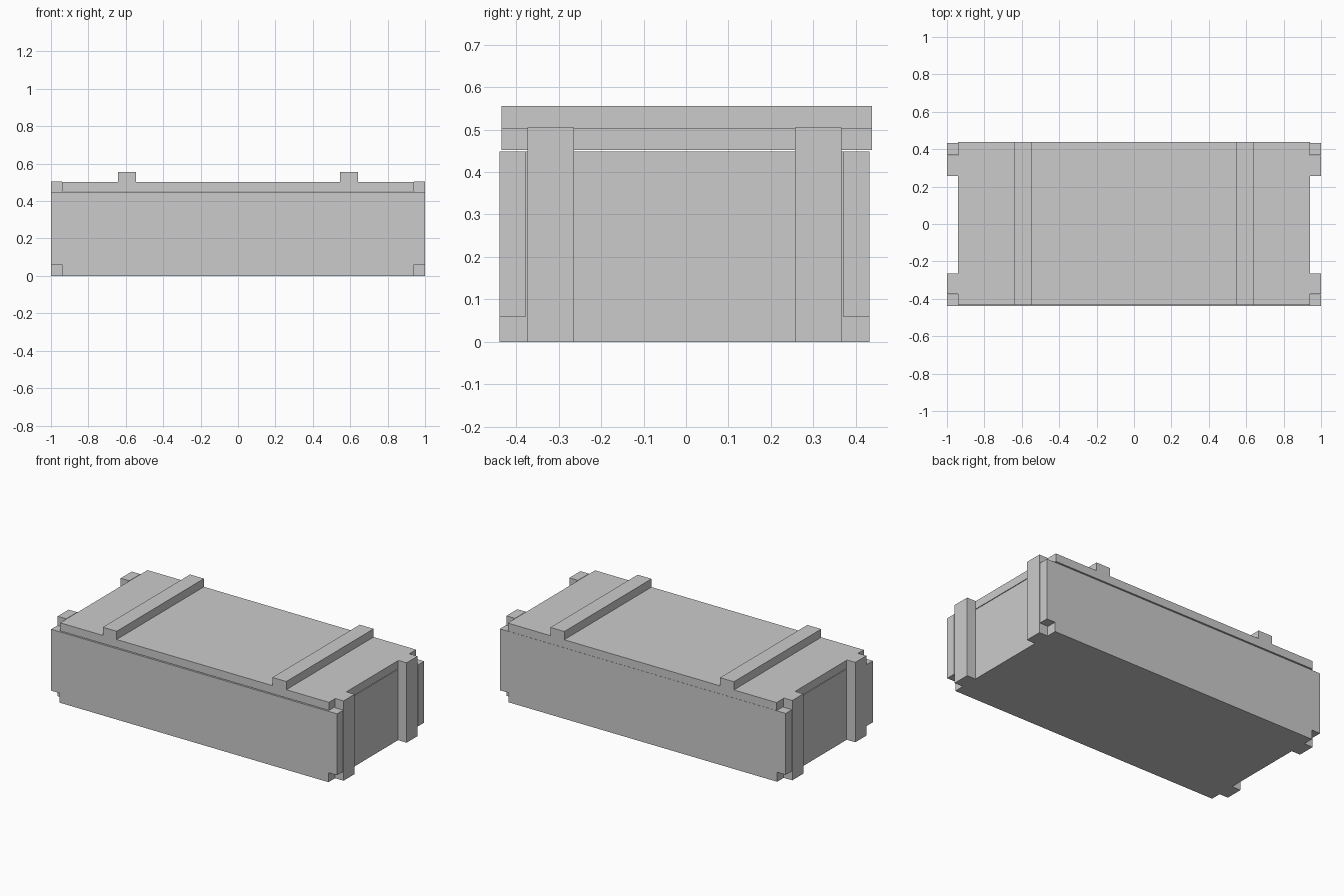
import bpy
import bmesh

if "Cube" in bpy.data.objects:
    bpy.data.objects.remove(bpy.data.objects["Cube"])


def board(name, x, y, z):
    """Box spanning the given (min, max) ranges."""
    bm = bmesh.new()
    bmesh.ops.create_cube(bm, size=1)
    spans = (x, y, z)
    for v in bm.verts:
        v.co = [(s[0] + s[1]) / 2 + c * (s[1] - s[0]) for s, c in zip(spans, v.co)]
    mesh = bpy.data.meshes.new(name)
    bm.to_mesh(mesh)
    bm.free()
    obj = bpy.data.objects.new(name, mesh)
    bpy.context.collection.objects.link(obj)
    return obj


def mirrored(s, a, b):
    return tuple(sorted((s * a, s * b)))


SHIFT = -0.0035  # the body sits very slightly forward of the lid

# Floor slab, flush with the outer faces of the walls
board("floor", (-0.94, 0.94), (-0.439, 0.432), (0, 0.06))

# Long walls, overhanging the floor at both ends
board("front_wall", (-1, 1), (-0.439, -0.377), (0.06, 0.448))
board("back_wall", (-1, 1), (0.37, 0.432), (0.06, 0.448))

for s, side in ((-1, "left"), (1, "right")):
    # Short end walls between the long walls
    board(side + "_end_wall", mirrored(s, 0.88, 0.94), (-0.377, 0.37), (0.06, 0.448))
    # Upright posts on the outside of each end wall
    for t, end in ((-1, "front"), (1, "back")):
        y = tuple(v + SHIFT for v in mirrored(t, 0.26, 0.37))
        board(f"{side}_{end}_post", mirrored(s, 0.94, 1), y, (0, 0.505))
    # Battens across the lid
    board(side + "_lid_batten", mirrored(s, 0.545, 0.642), (-0.434, 0.438), (0.503, 0.555))

# Lid slab resting between the posts
board("lid", (-0.94, 0.94), (-0.434, 0.438), (0.452, 0.503))
